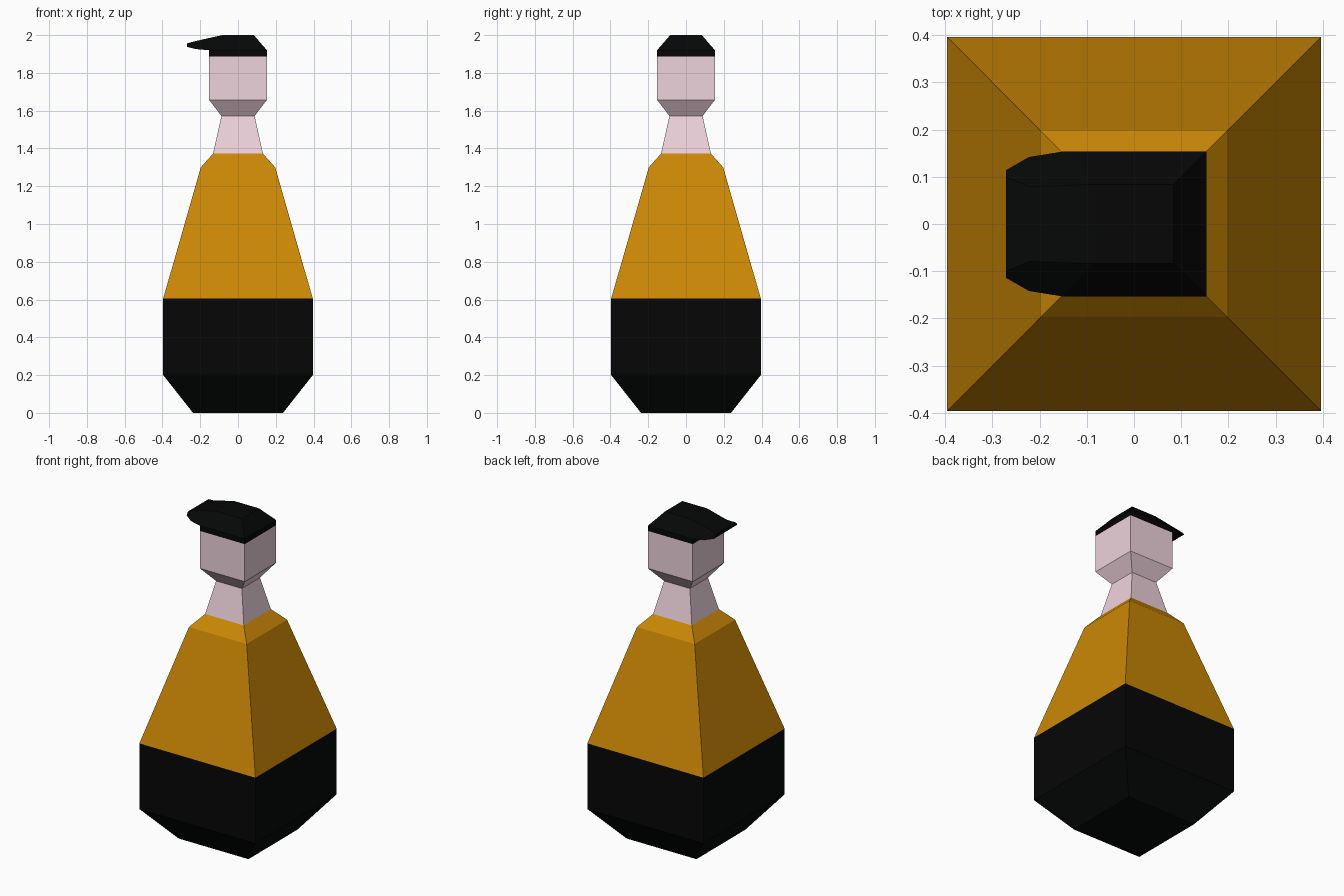
import bpy, bmesh

if "Cube" in bpy.data.objects:
    bpy.data.objects.remove(bpy.data.objects["Cube"])


def srgb(r, g, b):
    return tuple((c / 255) ** 2.2 for c in (r, g, b)) + (1,)


def material(name, colour):
    m = bpy.data.materials.new(name)
    m.diffuse_color = colour
    m.use_nodes = True
    m.node_tree.nodes["Principled BSDF"].inputs["Base Color"].default_value = m.diffuse_color
    return m


def ring(bm, h, z):
    return [bm.verts.new((x * h, y * h, z)) for x, y in ((-1, -1), (1, -1), (1, 1), (-1, 1))]


def bridge(bm, a, b):
    for i in range(4):
        j = (i + 1) % 4
        bm.faces.new((a[i], a[j], b[j], b[i]))


def square_loft(profile, bottom=False, top=False):
    """Stack square rings given as (half width, z)."""
    bm = bmesh.new()
    rings = [ring(bm, h, z) for h, z in profile]
    for a, b in zip(rings, rings[1:]):
        bridge(bm, a, b)
    if bottom:
        bm.faces.new(rings[0][::-1])
    if top:
        bm.faces.new(rings[-1])
    return bm, rings


def finish(bm, name, mat):
    bmesh.ops.recalc_face_normals(bm, faces=bm.faces[:])
    me = bpy.data.meshes.new(name)
    bm.to_mesh(me)
    bm.free()
    me.materials.append(mat)
    ob = bpy.data.objects.new(name, me)
    bpy.context.collection.objects.link(ob)


black = material("black", srgb(14, 15, 15))
orange = material("orange", srgb(202, 135, 14))
skin = material("skin", srgb(238, 210, 219))

# Tapered black base
bm, _ = square_loft([(0.238, 0), (0.396, 0.2), (0.396, 0.605)], bottom=True)
finish(bm, "base", black)

# Torso with sloping shoulders
bm, _ = square_loft([(0.396, 0.605), (0.197, 1.30), (0.132, 1.373)])
finish(bm, "torso", orange)

# Neck and head
bm, _ = square_loft([(0.132, 1.373), (0.088, 1.572)])
finish(bm, "neck", skin)
bm, _ = square_loft([(0.088, 1.572), (0.153, 1.657), (0.153, 1.888)])
finish(bm, "head", skin)

# Cap, with its -x sloping face extruded into a peak
bm, rings = square_loft([(0.153, 1.888), (0.153, 1.92), (0.084, 2.0)], top=True)
low, high = rings[1], rings[2]
section = [low[3], low[0], high[0], high[3]]
bm.faces.remove(next(f for f in bm.faces if set(f.verts) == set(section)))
for x, y_low, z_low, y_high, z_high in ((-0.222, 0.142, 1.926, 0.079, 1.969),
                                        (-0.271, 0.114, 1.938, 0.1, 1.956)):
    nxt = [bm.verts.new(p) for p in ((x, y_low, z_low), (x, -y_low, z_low),
                                     (x, -y_high, z_high), (x, y_high, z_high))]
    bridge(bm, section, nxt)
    section = nxt
bm.faces.new(section)
finish(bm, "cap", black)
